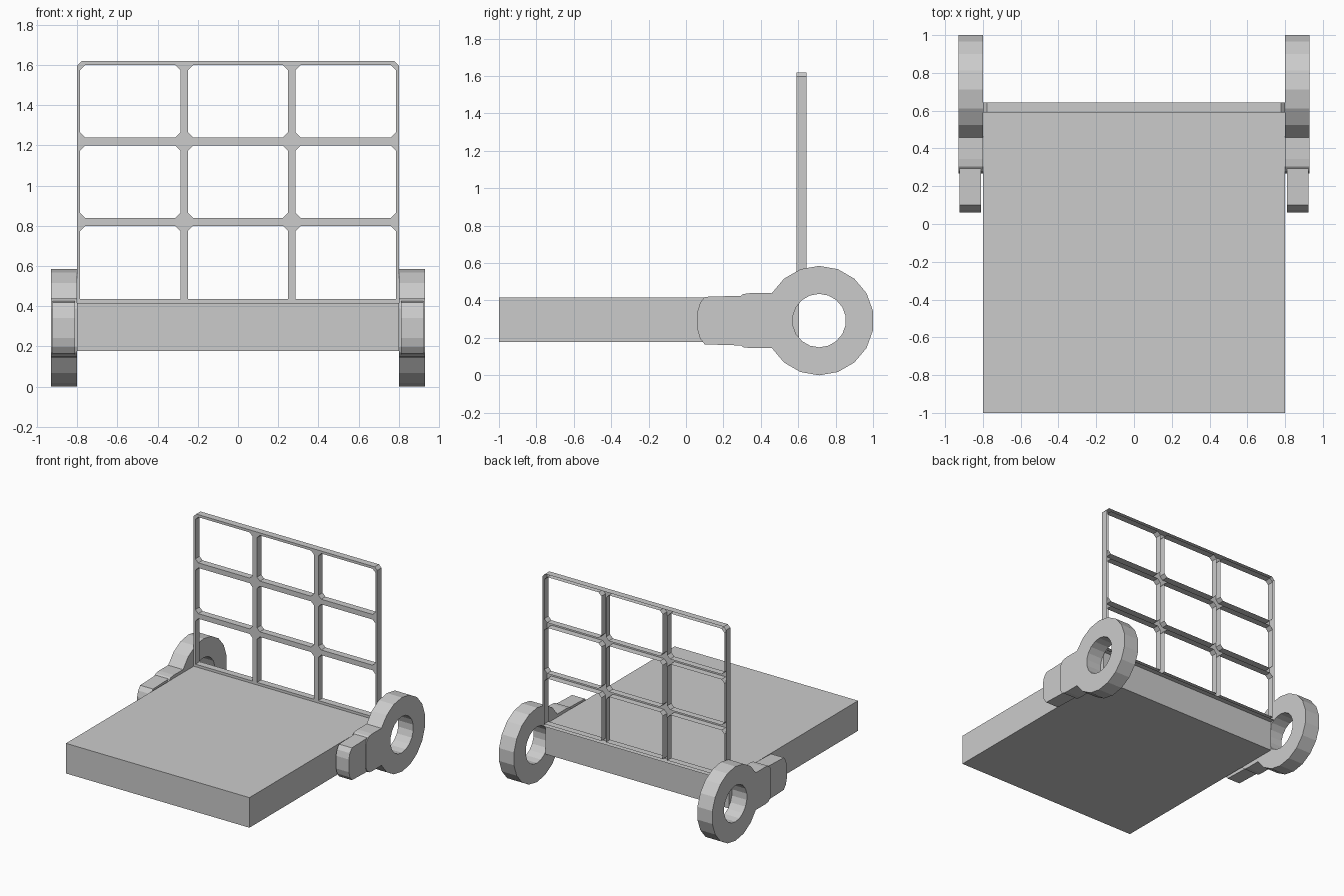
import bpy, bmesh
from math import cos, sin, radians
from mathutils import Matrix

if "Cube" in bpy.data.objects:
    bpy.data.objects.remove(bpy.data.objects["Cube"])

# Axis maps from a drawn outline to the world
SIDE = Matrix(((0, 0, 1, 0), (1, 0, 0, 0), (0, 1, 0, 0), (0, 0, 0, 1)))   # (y, z) along x
FRONT = Matrix(((1, 0, 0, 0), (0, 0, -1, 0), (0, 1, 0, 0), (0, 0, 0, 1)))  # (x, z) along y


def extrude_outline(name, loops, thickness, matrix, mirror=False, open_back=False):
    """Fill closed loops (later ones are holes) and extrude them to a mesh."""
    curve = bpy.data.curves.new(name, 'CURVE')
    curve.dimensions = '2D'
    curve.fill_mode = 'BOTH'
    curve.extrude = thickness / 2
    for loop in loops:
        spline = curve.splines.new('POLY')
        spline.points.add(len(loop) - 1)
        for point, (u, v) in zip(spline.points, loop):
            point.co = (u, v, 0, 1)
        spline.use_cyclic_u = True
    temp = bpy.data.objects.new(name + "_outline", curve)
    bpy.context.collection.objects.link(temp)
    bpy.context.view_layer.update()
    deps = bpy.context.evaluated_depsgraph_get()
    mesh = bpy.data.meshes.new_from_object(temp.evaluated_get(deps))
    bpy.data.objects.remove(temp)
    bpy.data.curves.remove(curve)

    bm = bmesh.new()
    bm.from_mesh(mesh)
    bmesh.ops.transform(bm, matrix=matrix, verts=bm.verts)
    bmesh.ops.remove_doubles(bm, verts=bm.verts, dist=1e-5)
    bmesh.ops.recalc_face_normals(bm, faces=bm.faces)
    if open_back:
        back = [f for f in bm.faces if f.normal.y > 0.9
                and f.calc_center_median().y > matrix.translation.y + thickness * 0.45]
        bmesh.ops.delete(bm, geom=back, context='FACES')
    for f in bm.faces:
        f.smooth = False
    bm.to_mesh(mesh)
    bm.free()
    obj = bpy.data.objects.new(name, mesh)
    bpy.context.collection.objects.link(obj)
    if mirror:
        obj.modifiers.new("mirror", 'MIRROR')
    return obj


def chamfered(x0, x1, z0, z1, top, bottom):
    pts = [(x0 + bottom, z0), (x1 - bottom, z0)]
    if bottom:
        pts += [(x1, z0 + bottom)]
    pts += [(x1, z1 - top), (x1 - top, z1), (x0 + top, z1), (x0, z1 - top)]
    if bottom:
        pts += [(x0, z0 + bottom)]
    return pts


def arc(radius, start, count):
    return [(YC + radius * cos(radians(start - 20 * i)),
             ZC + radius * sin(radians(start - 20 * i))) for i in range(count)]


def symmetric(half):
    """Upper points of an outline followed by their copies below the axis."""
    return [(y, ZC - d) for y, d in half] + [(y, ZC + d) for y, d in reversed(half)]


# Flat slab
bpy.ops.mesh.primitive_cube_add(size=1, location=(0, -0.198, 0.2965))
slab = bpy.context.object
slab.name = "slab"
slab.scale = (1.6, 1.604, 0.237)

# Upright lattice: thin front plate with walls, open at the back
columns = [(-0.785, -0.287), (-0.248, 0.248), (0.287, 0.785)]
rows = [(0.435, 0.80, 0), (0.84, 1.20, 0.025), (1.24, 1.60, 0.025)]
loops = [chamfered(-0.8, 0.8, 0.415, 1.62, 0.022, 0)]
loops += [chamfered(a, b, c, d, 0.025, low) for a, b in columns for c, d, low in rows]
extrude_outline("lattice_frame", loops, 0.053,
                Matrix.Translation((0, 0.6175, 0)) @ FRONT, open_back=True)

# Ring with its neck, one on each side
YC, ZC = 0.712, 0.2925
neck = [(0.345, 0.147), (0.305, 0.142), (0.28, 0.122), (0.268, 0.095)]
extrude_outline("side_ring", [arc(0.2925, 150, 16) + symmetric(neck), arc(0.143, 150, 18)],
                0.13, Matrix.Translation((0.865, 0, 0)) @ SIDE, mirror=True)

# Narrower rounded block at the end of each neck
block = [(0.33, 0.134), (0.10, 0.127), (0.075, 0.095), (0.062, 0.05)]
extrude_outline("arm_end", [symmetric(block)], 0.112,
                Matrix.Translation((0.867, 0, 0)) @ SIDE, mirror=True)
